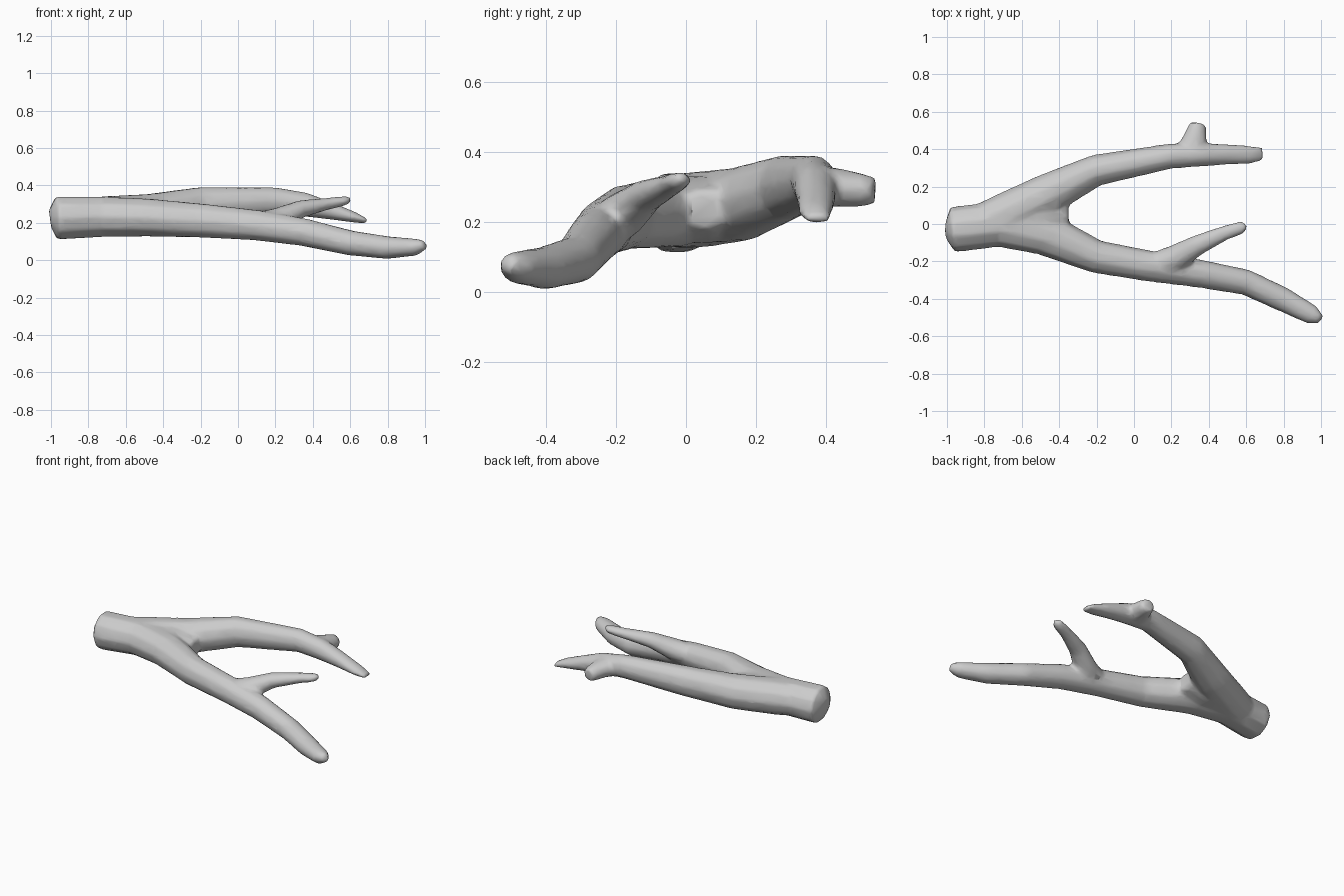
import bpy
import bmesh
from math import cos, sin, tau
from mathutils import Vector

default = bpy.data.objects.get("Cube")
if default:
    bpy.data.objects.remove(default)

SIDES = 10

# Pale grey wood
wood = bpy.data.materials.new("pale_grey_wood")
wood.use_nodes = True
grey = (0.6, 0.6, 0.6, 1)
wood.diffuse_color = grey
wood.node_tree.nodes["Principled BSDF"].inputs["Base Color"].default_value = grey


def limb(bm, stations):
    """Closed tube through stations of (x, y, z, half width, half height)."""
    centres = [Vector(s[:3]) for s in stations]
    rings = []
    for i, (x, y, z, width, height) in enumerate(stations):
        along = centres[min(i + 1, len(centres) - 1)] - centres[max(i - 1, 0)]
        side = Vector((-along.y, along.x, 0)).normalized()
        up = along.cross(side).normalized()
        rings.append([bm.verts.new(centres[i] + side * width * cos(tau * k / SIDES)
                                   + up * height * sin(tau * k / SIDES))
                      for k in range(SIDES)])
    for a, b in zip(rings, rings[1:]):
        for k in range(SIDES):
            n = (k + 1) % SIDES
            bm.faces.new((a[k], a[n], b[n], b[k]))
    bm.faces.new(rings[0][::-1])
    bm.faces.new(rings[-1])


bm = bmesh.new()

# Trunk running into the long front fork
limb(bm, [(-1.005, -.03, .22, .05, .05), (-.97, -.03, .225, .123, .119),
          (-.72, 0, .232, .124, .112), (-.48, -.05, .228, .118, .105),
          (-.2, -.175, .212, .09, .094), (.1, -.228, .187, .083, .084),
          (.35, -.265, .15, .076, .077), (.6, -.312, .092, .07, .069),
          (.8, -.405, .067, .066, .063), (.95, -.485, .07, .054, .047),
          (1, -.51, .082, .025, .026)])

# Rear fork with a flattened, drooping tip
limb(bm, [(-.9, -.02, .228, .09, .09), (-.7, .04, .235, .122, .112),
          (-.47, .155, .25, .113, .108), (-.2, .288, .298, .085, .096),
          (.2, .364, .318, .068, .074), (.36, .37, .297, .064, .066),
          (.5, .372, .262, .056, .047), (.62, .37, .23, .05, .03),
          (.69, .376, .208, .038, .014)])

# Web of wood between the forks
limb(bm, [(-.75, .01, .23, .09, .1), (-.5, .05, .235, .1, .1),
          (-.35, .055, .235, .07, .06)])

# Rising twig on the front fork
limb(bm, [(.04, -.235, .18, .06, .06), (.22, -.185, .217, .074, .067),
          (.34, -.113, .275, .056, .048), (.48, -.05, .302, .041, .033),
          (.575, -.018, .318, .036, .026), (.6, -.008, .328, .02, .014)])

# Short stub on the back of the rear fork
limb(bm, [(.28, .36, .3, .08, .06), (.32, .43, .298, .072, .058),
          (.335, .5, .29, .055, .05), (.34, .54, .288, .043, .04)])

mesh = bpy.data.meshes.new("forked_branch")
bm.to_mesh(mesh)
bm.free()
mesh.materials.append(wood)
branch = bpy.data.objects.new("forked_branch", mesh)
bpy.context.scene.collection.objects.link(branch)

# Fuse the limbs, soften the joins and thin the mesh
fuse = branch.modifiers.new("fuse_limbs", "REMESH")
fuse.mode = "VOXEL"
fuse.voxel_size = 0.012
fuse.use_smooth_shade = True
soften = branch.modifiers.new("soften_joins", "SMOOTH")
soften.factor = 0.5
soften.iterations = 8
thin = branch.modifiers.new("thin_mesh", "DECIMATE")
thin.ratio = 0.12
